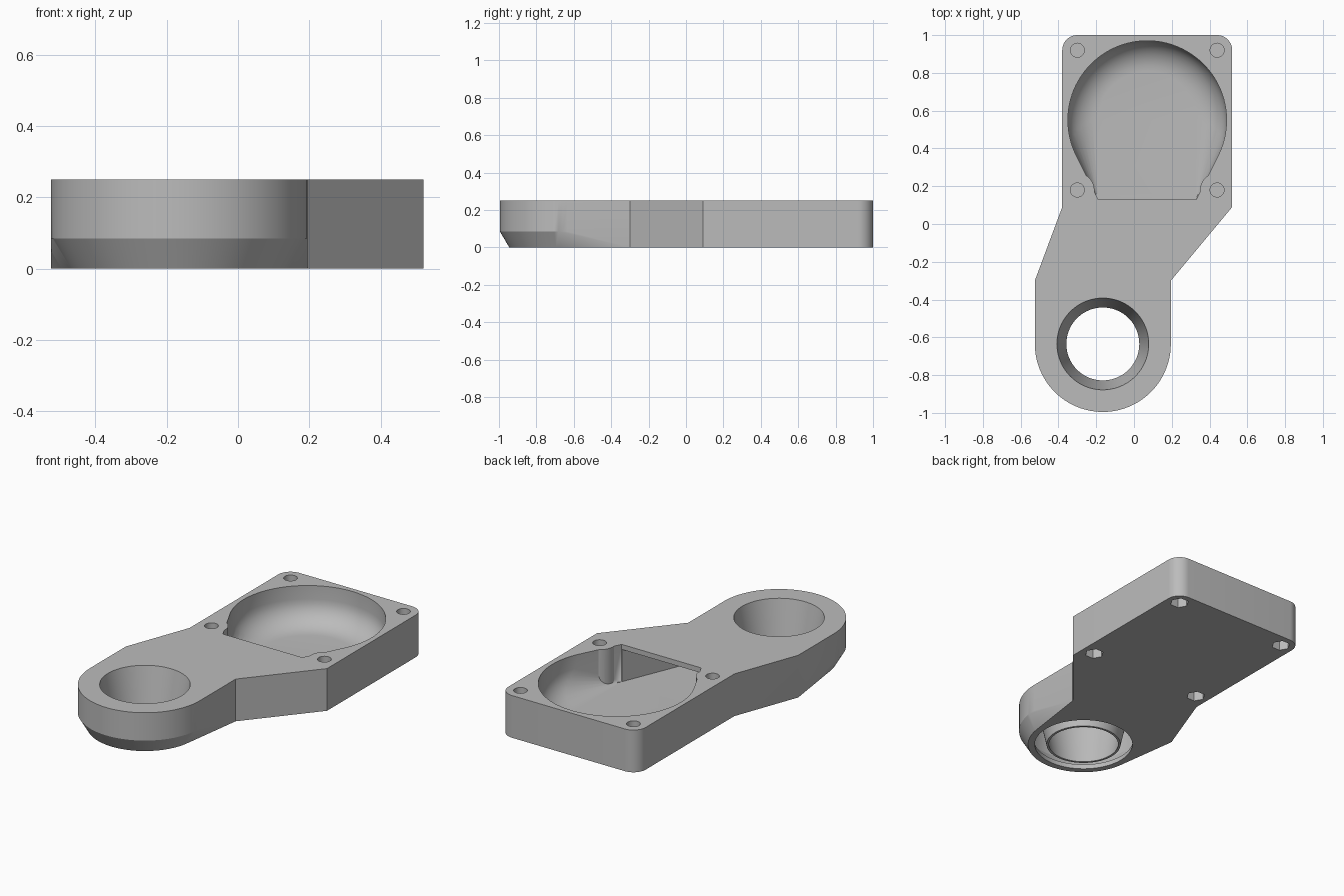
import bpy, bmesh
from math import pi, sin, cos, radians

if "Cube" in bpy.data.objects:
    bpy.data.objects.remove(bpy.data.objects["Cube"])

HEIGHT = 0.25
RING = (-0.165, -0.635)      # outlet ring centre
BOWL = (0.07, 0.55)          # fan bowl centre
FLOOR, ROOF = 0.03, 0.22     # inside of the air channel
SCREWS = [(x, y) for x in (-0.30, 0.44) for y in (0.18, 0.92)]


def circle(centre, r, z, n=96, a0=0.0, sweep=2 * pi):
    return [(centre[0] + r * cos(a0 + sweep * i / n),
             centre[1] + r * sin(a0 + sweep * i / n), z) for i in range(n)]


def rect(y, x0, x1, z0, z1):
    return [(x, y, z) for x in (x0, x1) for z in (z0, z1)]


def finish(name, bm):
    bmesh.ops.recalc_face_normals(bm, faces=bm.faces)
    mesh = bpy.data.meshes.new(name)
    bm.to_mesh(mesh)
    bm.free()
    obj = bpy.data.objects.new(name, mesh)
    bpy.context.collection.objects.link(obj)
    return obj


def hull(name, points):
    """Convex solid around the given points."""
    bm = bmesh.new()
    verts = [bm.verts.new(p) for p in points]
    out = bmesh.ops.convex_hull(bm, input=verts)
    loose = {v for v in out["geom_interior"] + out["geom_unused"]
             if isinstance(v, bmesh.types.BMVert)}
    bmesh.ops.delete(bm, geom=list(loose), context="VERTS")
    bmesh.ops.dissolve_limit(bm, angle_limit=radians(0.1), verts=bm.verts, edges=bm.edges)
    return finish(name, bm)


def prism(name, outline, z0, z1):
    bm = bmesh.new()
    face = bm.faces.new([bm.verts.new((x, y, z0)) for x, y in outline])
    top = bmesh.ops.extrude_face_region(bm, geom=[face])["geom"]
    verts = [v for v in top if isinstance(v, bmesh.types.BMVert)]
    bmesh.ops.translate(bm, vec=(0, 0, z1 - z0), verts=verts)
    return finish(name, bm)


def cone(name, centre, r0, z0, r1, z1, n=96):
    return hull(name, circle(centre, r0, z0, n) + circle(centre, r1, z1, n))


def combine(target, other, operation):
    mod = target.modifiers.new(operation, "BOOLEAN")
    mod.operation, mod.solver, mod.object = operation, "EXACT", other
    bpy.context.view_layer.objects.active = target
    bpy.ops.object.modifier_apply(modifier=mod.name)
    bpy.data.objects.remove(other)


# Fan plate with rounded back corners, narrowing into the neck
corner = 0.08
outline = [(0.195, -0.30), (0.52, 0.09)]
for cx, a0 in ((0.52 - corner, 0), (-0.38 + corner, pi / 2)):
    outline += [p[:2] for p in circle((cx, 1 - corner), corner, 0, 12, a0, pi / 2 * 12 / 11)]
outline += [(-0.38, 0.09), (-0.525, -0.30)]
body = prism("fan_duct_body", outline, 0, HEIGHT)

# Rounded lug around the outlet, chamfered below
lug = hull("outlet_lug", circle(RING, 0.36, HEIGHT) + circle(RING, 0.36, 0.085)
           + circle(RING, 0.31, 0) + rect(-0.30, -0.525, 0.195, 0, HEIGHT))
combine(body, lug, "UNION")

# Open bowl with a filleted floor
points = circle(BOWL, 0.42, 0.35)
for i in range(9):
    a = pi / 2 * i / 8
    points += circle(BOWL, 0.26 + 0.16 * cos(a), 0.17 - 0.14 * sin(a))
points += rect(0.13, BOWL[0] - 0.26, BOWL[0] + 0.26, FLOOR, 0.35)
cavity = hull("air_cavity", points)

# Covered channel through the neck and chamber inside the lug
combine(cavity, hull("neck_channel", rect(0.16, -0.20, 0.34, FLOOR, ROOF)
                     + rect(-0.30, -0.48, 0.15, FLOOR, ROOF)), "UNION")
combine(cavity, hull("ring_chamber", rect(-0.29, -0.48, 0.15, FLOOR, ROOF)
                     + circle(RING, 0.325, ROOF) + circle(RING, 0.325, 0.09)
                     + circle(RING, 0.29, FLOOR)), "UNION")
combine(cavity, cone("outlet_slot", RING, 0.27, -0.02, 0.28, 0.06), "UNION")

# Material kept inside the cavity: screw posts and flared centre tube
for x, y in SCREWS[0::2]:
    combine(cavity, cone("screw_post", (x, y), 0.09, -0.1, 0.09, 0.4, 48), "DIFFERENCE")
combine(cavity, cone("centre_tube", RING, 0.20, -0.03, 0.265, 0.27), "DIFFERENCE")
combine(body, cavity, "DIFFERENCE")

# Tapered through hole
combine(body, cone("centre_hole", RING, 0.189, -0.02, 0.247, 0.27), "DIFFERENCE")

# Screw holes from above, hexagonal nut pockets from below
for spot in SCREWS:
    combine(body, cone("screw_hole", spot, 0.037, 0.09, 0.037, 0.3, 32), "DIFFERENCE")
    combine(body, cone("nut_pocket", spot, 0.052, -0.05, 0.052, 0.075, 6), "DIFFERENCE")

# Single grey plastic
grey = bpy.data.materials.new("grey_plastic")
grey.use_nodes = True
colour = (0.5, 0.5, 0.5, 1)
grey.diffuse_color = colour
grey.node_tree.nodes["Principled BSDF"].inputs["Base Color"].default_value = colour
body.data.materials.clear()
body.data.materials.append(grey)
for poly in body.data.polygons:
    poly.material_index = 0

bpy.ops.object.select_all(action="DESELECT")
body.select_set(True)
bpy.context.view_layer.objects.active = body
bpy.ops.object.shade_smooth_by_angle(angle=radians(25))
